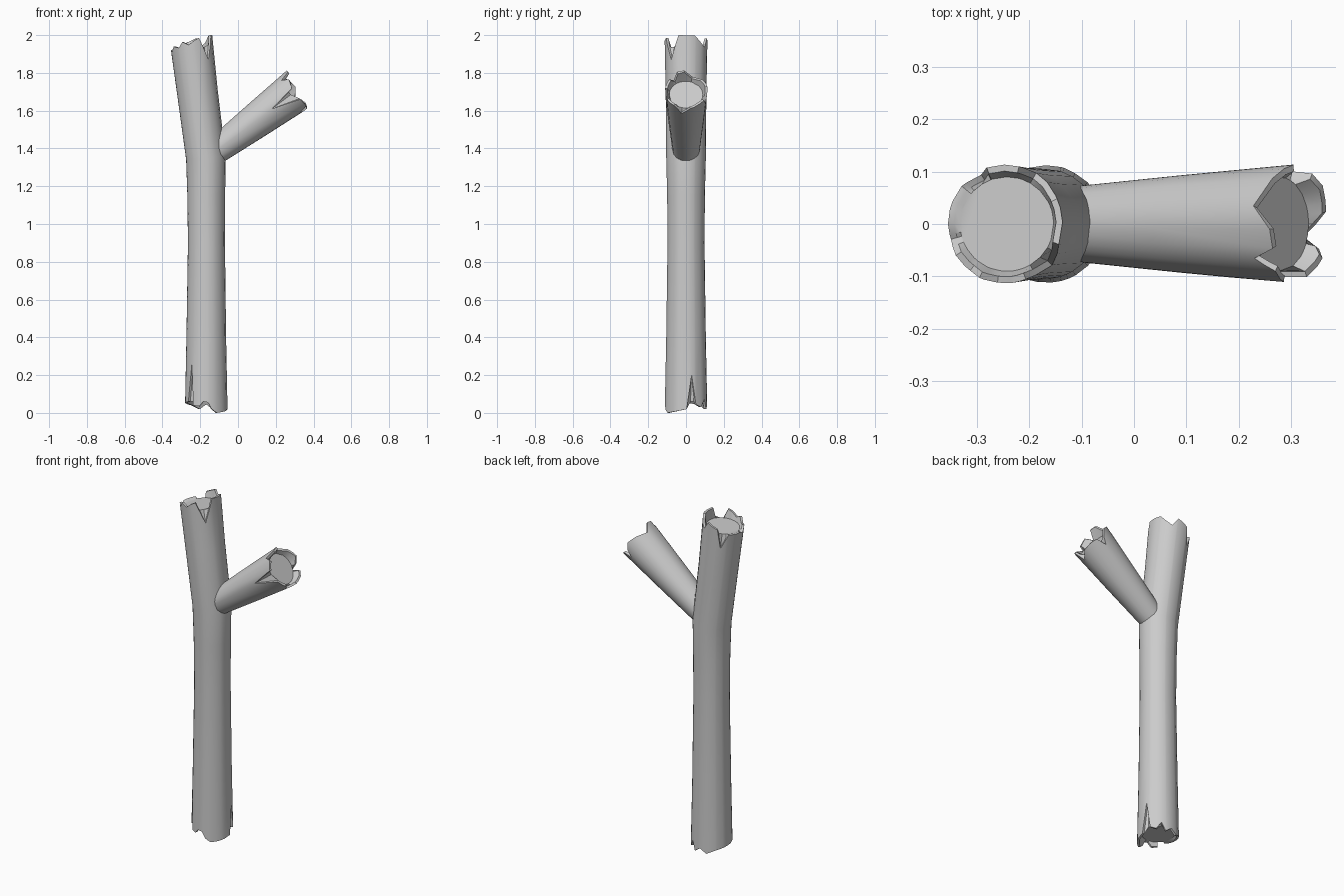
import bpy, bmesh, math
from mathutils import Vector

if "Cube" in bpy.data.objects:
    bpy.data.objects.remove(bpy.data.objects["Cube"])


def interp(keys, a):
    """Periodic piecewise-linear lookup of a rim offset at angle a (degrees)."""
    k = sorted(keys)
    k = [(k[-1][0] - 360, k[-1][1])] + k + [(k[0][0] + 360, k[0][1])]
    for (a0, v0), (a1, v1) in zip(k, k[1:]):
        if a0 <= a <= a1:
            return v0 + (v1 - v0) * (a - a0) / (a1 - a0)


def broken_limb(name, path, start=None, end=None, sides=16):
    """Tube along (x, z, radius) stations; start/end = (jagged rim keys, core offset)."""
    pts = [Vector((x, 0, z)) for x, z, r in path]
    rad = [p[2] for p in path]
    n = len(pts)
    keys = [a for e in (start, end) if e for a, o in e[0]]
    angles = set(keys)
    for i in range(sides):
        a = i * 360 / sides
        if all(abs((a - k + 180) % 360 - 180) > 6 for k in keys):
            angles.add(a)
    angles = sorted(angles)
    bm = bmesh.new()

    def ring(i, offset, scale=1.0):
        d = (pts[min(i + 1, n - 1)] - pts[max(i - 1, 0)]).normalized()
        side = Vector((d.z, 0, -d.x))
        j = 1 if i == 0 else i - 1
        slope = (rad[i] - rad[j]) / (pts[i] - pts[j]).length * (-1 if i == 0 else 1)
        verts = []
        for a in angles:
            o, t = offset(a), math.radians(a)
            r = (rad[i] + slope * o) * scale
            verts.append(bm.verts.new(pts[i] + d * o + side * r * math.cos(t)
                                      + Vector((0, r * math.sin(t), 0))))
        return verts

    def end_rings(i, spec):
        if not spec:
            return [ring(i, lambda a: 0)]
        rim = lambda a: interp(spec[0], a)
        return [ring(i, rim), ring(i, rim, 0.89), ring(i, lambda a: spec[1], 0.8)]

    rings = end_rings(0, start)[::-1]
    rings += [ring(i, lambda a: 0) for i in range(1, n - 1)]
    rings += end_rings(n - 1, end)
    m = len(angles)
    for lo, hi in zip(rings, rings[1:]):
        for i in range(m):
            k = (i + 1) % m
            bm.faces.new((lo[i], lo[k], hi[k], hi[i]))
    bm.faces.new(rings[0][::-1])
    bm.faces.new(rings[-1])
    me = bpy.data.meshes.new(name)
    bm.to_mesh(me)
    bm.free()
    ob = bpy.data.objects.new(name, me)
    bpy.context.collection.objects.link(ob)
    bpy.ops.object.select_all(action='DESELECT')
    ob.select_set(True)
    bpy.context.view_layer.objects.active = ob
    bpy.ops.object.shade_smooth_by_angle(angle=math.radians(32))
    return ob


# Trunk: splintered at both ends, bending left above the fork
trunk_bottom = [(2, .02), (16, .2), (28, .045), (45, .03), (60, .07), (72, .02),
                (90, .045), (110, .02), (135, .04), (165, .05), (190, .055),
                (212, .06), (225, .26), (232, .04), (250, .035), (262, .06),
                (275, .055), (285, .02), (300, 0), (330, .008)]
trunk_top = [(2, .035), (25, .035), (45, 0), (60, -.02), (75, .03), (108, .01),
             (122, -.1), (140, -.015), (180, -.015), (195, -.03), (212, 0),
             (232, -.01), (245, .02), (262, 0), (278, .02), (292, .03),
             (315, -.09), (340, .038)]
broken_limb("trunk",
            [(-.168, 0, .113), (-.168, .4, .105), (-.167, .9, .098), (-.168, 1.15, .10),
             (-.17, 1.35, .105), (-.215, 1.7, .108), (-.245, 1.95, .113)],
            start=(trunk_bottom, .06), end=(trunk_top, -.02))

# Side branch: flares toward its splintered tip, base buried in the trunk
branch_tip = [(12, .0), (40, .01), (58, .005), (70, -.05), (80, -.01), (100, .02),
              (130, .01), (162, -.01), (185, .035), (204, .035), (216, -.02),
              (232, .015), (258, .0), (270, -.15), (296, .0), (325, .005),
              (335, -.01), (347, -.05)]
broken_limb("branch",
            [(-.16, 1.355, .067), (.09, 1.5425, .093), (.30, 1.70, .113)],
            end=(branch_tip, -.025))
